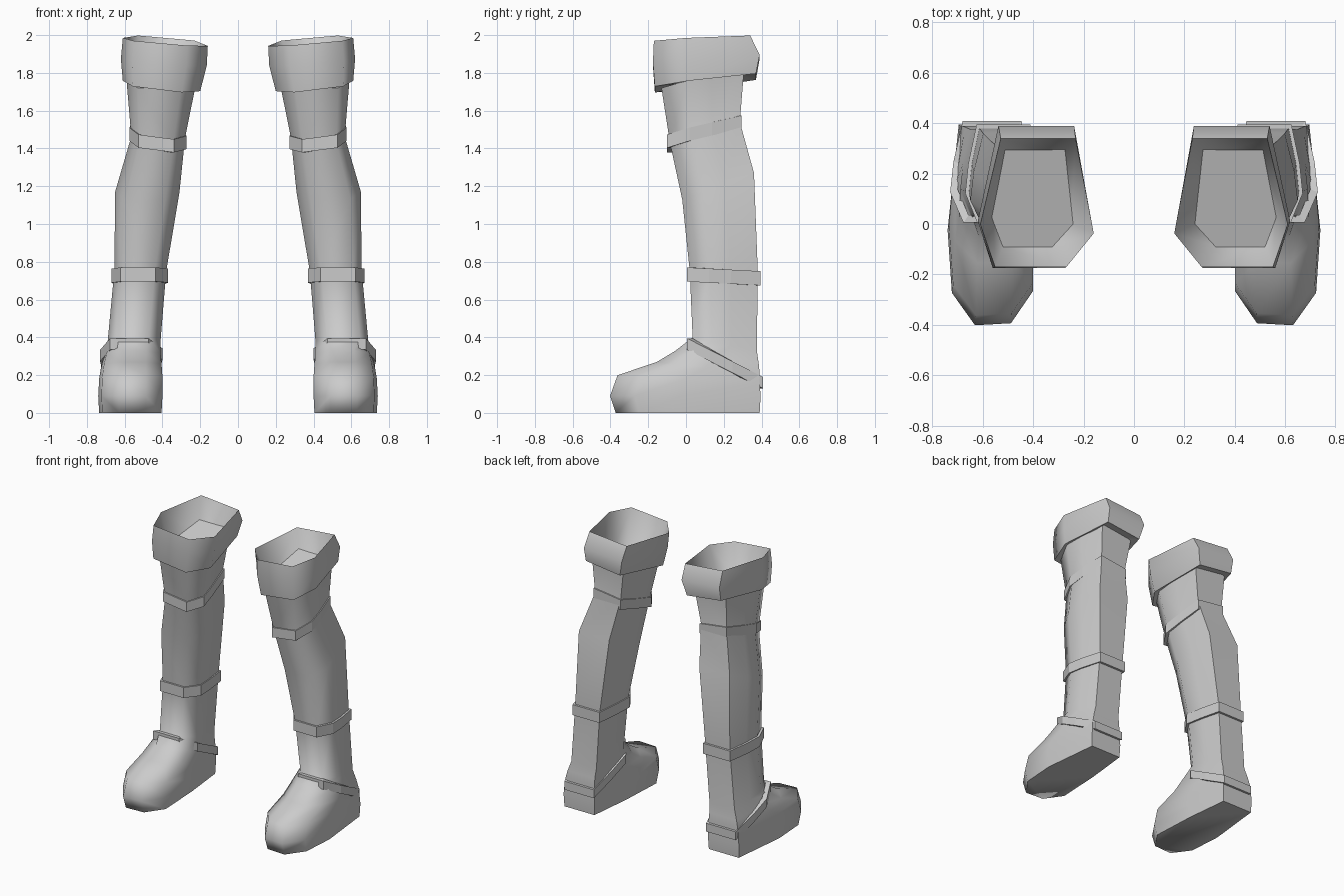
import bpy, bmesh, math

cube = bpy.data.objects.get("Cube")
if cube:
    bpy.data.objects.remove(cube, do_unlink=True)

grey = bpy.data.materials.new("plain_grey")
grey.use_nodes = True
COLOUR = (0.6, 0.6, 0.6, 1)
grey.diffuse_color = COLOUR
grey.node_tree.nodes["Principled BSDF"].inputs["Base Color"].default_value = COLOUR

# Outlines run around a unit box: across from inner to outer side, front to back
CUFF = [(.16, 1), (.82, 1), (1, .33), (.87, 0), (.24, 0), (0, .26)]
LEG = [(.14, 1), (.85, 1), (.96, .6), (1, .3), (.84, 0), (.22, 0), (0, .26), (.05, .6)]
FOOT = [(.15, 1), (.87, 1), (1, .48), (.95, .17), (.68, .01), (.26, .02), (0, .18), (.05, .6)]


def ring(bm, outline, z_front, z_back, x0, x1, y0, y1, tilt=0):
    """One tilted cross-section fitted to a box."""
    return [bm.verts.new((x0 + (x1 - x0) * u, y0 + (y1 - y0) * v,
                          z_front + (z_back - z_front) * v + tilt * u))
            for u, v in outline]


def loft(name, sections, caps=True, closed=False, smooth=True):
    """Skin a list of sections, then mirror to the other boot."""
    bm = bmesh.new()
    rings = [ring(bm, *s) for s in sections]
    pairs = list(zip(rings, rings[1:]))
    if closed:
        pairs.append((rings[-1], rings[0]))
    for a, b in pairs:
        n = len(a)
        for i in range(n):
            j = (i + 1) % n
            bm.faces.new((a[i], a[j], b[j], b[i]))
    if caps:
        bm.faces.new(rings[0])
        bm.faces.new(rings[-1])
    bmesh.ops.recalc_face_normals(bm, faces=bm.faces)
    mesh = bpy.data.meshes.new(name)
    bm.to_mesh(mesh)
    bm.free()
    mesh.materials.append(grey)
    obj = bpy.data.objects.new(name, mesh)
    bpy.context.collection.objects.link(obj)
    if smooth:
        bpy.ops.object.select_all(action="DESELECT")
        obj.select_set(True)
        bpy.context.view_layer.objects.active = obj
        bpy.ops.object.shade_smooth_by_angle(angle=math.radians(75))
    obj.modifiers.new("other_side", "MIRROR").use_clip = False
    return obj


def strap(name, height, z_front, z_back, x0, x1, y0, y1, tilt=0):
    """A flat band wrapped round the leg."""
    t = 0.03
    inner = (x0 + t, x1 - t, y0 + t, y1 - t, tilt)
    outer = (x0, x1, y0, y1, tilt)
    loft(name, [(LEG, z_front, z_back, *inner),
                (LEG, z_front, z_back, *outer),
                (LEG, z_front + height, z_back + height, *outer),
                (LEG, z_front + height, z_back + height, *inner)],
         caps=False, closed=True, smooth=False)


# Leg flowing down into the foot
loft("boot", [
    (LEG, 1.72, 1.85, .22, .59, -.13, .31),
    (LEG, 1.43, 1.54, .28, .565, -.085, .285),
    (LEG, 1.13, 1.27, .31, .65, -.02, .36),
    (LEG, .75, .75, .38, .655, .02, .38),
    (LEG, .40, .33, .41, .69, .035, .375),
    (FOOT, .33, .26, .41, .71, -.06, .385),
    (FOOT, .27, .21, .405, .725, -.16, .39),
    (FOOT, .20, .16, .40, .735, -.37, .39),
    (FOOT, .09, .09, .40, .74, -.41, .395),
    (FOOT, 0, 0, .405, .735, -.38, .39),
])

# Flared cuff with a hollow inside
loft("cuff", [
    (CUFF, 1.58, 1.6, .34, .47, .04, .18),
    (CUFF, 1.73, 1.77, .25, .56, -.09, .27),
    (CUFF, 1.935, 1.965, .16, .61, -.17, .34, .04),
    (CUFF, 1.83, 1.87, .165, .62, -.175, .39, .03),
    (CUFF, 1.685, 1.755, .20, .61, -.165, .37, .05),
    (CUFF, 1.70, 1.78, .26, .56, -.09, .27, .04),
], caps=False)
loft("cuff_floor", [
    (CUFF, 1.56, 1.58, .34, .47, .04, .18),
    (CUFF, 1.58, 1.6, .34, .47, .04, .18),
])

# Straps
strap("upper_strap", .07, 1.37, 1.47, .273, .575, -.1, .295, .04)
strap("middle_strap", .075, .695, .675, .37, .67, .005, .395)
strap("ankle_strap", .06, .335, .13, .40, .73, .005, .408)
